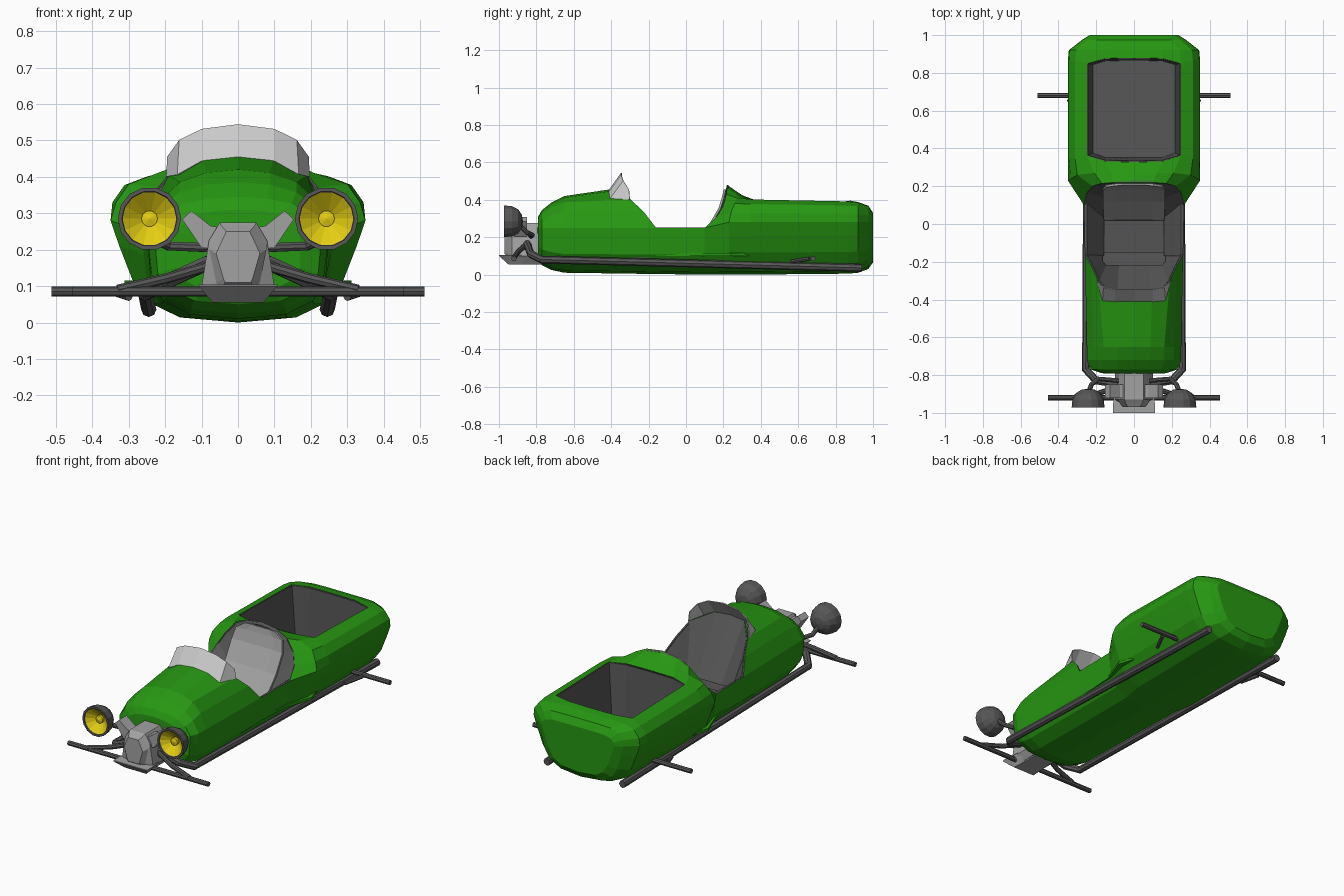
import bpy, bmesh, math

if "Cube" in bpy.data.objects:
    bpy.data.objects.remove(bpy.data.objects["Cube"])


def material(name, rgb):
    m = bpy.data.materials.new(name)
    m.diffuse_color = (*rgb, 1)
    m.use_nodes = True
    m.node_tree.nodes["Principled BSDF"].inputs["Base Color"].default_value = m.diffuse_color
    return m


GREEN = material("green_paint", (0.02, 0.31, 0.006))
DARK = material("dark_grey", (0.095, 0.095, 0.095))
GREY = material("mid_grey", (0.36, 0.36, 0.36))
LIGHT = material("light_grey", (0.72, 0.72, 0.72))
YELLOW = material("lamp_yellow", (0.78, 0.62, 0.006))


def finish(bm, name, *mats):
    bmesh.ops.remove_doubles(bm, verts=bm.verts, dist=0.001)
    bmesh.ops.recalc_face_normals(bm, faces=bm.faces)
    me = bpy.data.meshes.new(name)
    bm.to_mesh(me)
    bm.free()
    ob = bpy.data.objects.new(name, me)
    bpy.context.collection.objects.link(ob)
    for m in mats:
        me.materials.append(m)
    return ob


def modifier(ob, kind, **props):
    mod = ob.modifiers.new(kind.lower(), kind)
    for k, v in props.items():
        setattr(mod, k, v)
    return ob


def grid(bm, rows, skip=lambda i, j: False):
    """Skin rows of half-section points and their mirror image across x."""
    for s in (1, -1):
        vs = [[bm.verts.new((s * x, y, z)) for x, y, z in r] for r in rows]
        for i in range(len(rows) - 1):
            for j in range(len(rows[0]) - 1):
                if not skip(i, j):
                    q = [vs[i][j], vs[i][j + 1], vs[i + 1][j + 1], vs[i + 1][j]]
                    bm.faces.new(q[::s])
    bmesh.ops.remove_doubles(bm, verts=bm.verts, dist=0.001)


def sheet(name, rows, mat, thick=0.008):
    bm = bmesh.new()
    grid(bm, rows)
    return modifier(finish(bm, name, mat), "SOLIDIFY", thickness=thick, offset=0)


def loft(name, rings, mat, mirror=False):
    """Closed solid through rings of equal point count."""
    bm = bmesh.new()
    vs = [[bm.verts.new(p) for p in r] for r in rings]
    n = len(rings[0])
    for a, b in zip(vs, vs[1:]):
        for i in range(n):
            bm.faces.new((a[i], a[(i + 1) % n], b[(i + 1) % n], b[i]))
    bm.faces.new(vs[0])
    bm.faces.new(vs[-1])
    ob = finish(bm, name, mat)
    return modifier(ob, "MIRROR") if mirror else ob


def tube(name, pts, r, mirror=True, mat=DARK):
    cu = bpy.data.curves.new(name, "CURVE")
    cu.dimensions = "3D"
    cu.bevel_depth, cu.bevel_resolution, cu.use_fill_caps = r, 2, True
    sp = cu.splines.new("POLY")
    sp.use_smooth = False
    sp.points.add(len(pts) - 1)
    for p, co in zip(sp.points, pts):
        p.co = (*co, 1)
    tmp = bpy.data.objects.new(name + "_path", cu)
    bpy.context.collection.objects.link(tmp)
    bpy.context.view_layer.update()
    me = bpy.data.meshes.new_from_object(tmp.evaluated_get(bpy.context.evaluated_depsgraph_get()))
    bpy.data.objects.remove(tmp)
    me.materials.clear()
    me.materials.append(mat)
    ob = bpy.data.objects.new(name, me)
    bpy.context.collection.objects.link(ob)
    return modifier(ob, "MIRROR") if mirror else ob


def lathe(name, profile, cx, cz, mat, segs=14):
    bm = bmesh.new()
    vs = [bm.verts.new((cx + r, y, cz)) for r, y in profile]
    es = [bm.edges.new(e) for e in zip(vs, vs[1:])]
    bmesh.ops.spin(bm, geom=vs + es, cent=(cx, 0, cz), axis=(0, 1, 0),
                   angle=2 * math.pi, steps=segs)
    return modifier(finish(bm, name, mat), "MIRROR")


# Body shell: lower hull, hood and rear deck skinned as one mesh
NOSE, TAIL = (0, -0.795, 0.22), (0, 1.0, 0.2)


def hull(y, wb, ws, z0, belt):
    xs = (0, .55 * wb, .85 * wb, wb, wb + .6 * (ws - wb), ws)
    return [(x, y, z0 + f * (belt - z0)) for x, f in zip(xs, (0, .05, .2, .42, .75, 1))]


def hood(y, w, top):
    return [(w * g, y, .25 + (top - .25) * f)
            for g, f in zip((1, .85, .64, .35, 0), (0, .5, .8, .95, 1))]


def deck(y, w, top, bow=0):
    return [(w * g, y + bow * b, .28 + (top - .28) * f)
            for g, f, b in zip((1, .985, .89, .71, .43, 0), (0, .4, .78, .97, 1, 1),
                               (0, 0, 0, -1, .8, 1))]


cowl_edge = [(.26, -.16, .25), (.225, -.225, .335), (.19, -.30, .405),
             (.095, -.41, .445), (0, -.41, .455)]
hump_edge = [(.265, .10, .25), (.25, .165, .31), (.22, .20, .37),
             (.17, .215, .43), (.1, .22, .465), (0, .22, .48)]
hump_back = [(.35, .23, .28), (.335, .24, .33), (.30, .26, .38),
             (.21, .27, .41), (.12, .27, .435), (0, .27, .445)]

bm = bmesh.new()
grid(bm, [[NOSE] * 6] + [hull(*s) for s in (
    (-.79, .17, .17, .08, .25), (-.77, .22, .23, .05, .25), (-.72, .235, .25, .025, .25),
    (-.65, .24, .25, .01, .25), (-.16, .245, .26, .003, .25), (.10, .25, .265, 0, .25),
    (.23, .29, .35, 0, .28), (.345, .29, .35, 0, .28), (.865, .29, .35, .005, .28),
    (.92, .285, .345, .01, .28), (.975, .235, .275, .03, .28), (1.0, .19, .235, .065, .28))]
    + [[TAIL] * 6])
grid(bm, [[NOSE] * 5] + [hood(*s) for s in (
    (-.79, .17, .31), (-.77, .23, .345), (-.72, .25, .385), (-.65, .25, .42))] + [cowl_edge])
grid(bm, [hump_edge, hump_back] + [deck(*s) for s in (
    (.345, .35, .405, -.017), (.865, .35, .395, .015), (.92, .345, .388),
    (.975, .275, .368), (1.0, .235, .33))]
    + [[TAIL] * 6], skip=lambda i, j: i == 2 and j >= 3)
body = finish(bm, "body_shell", GREEN, DARK)
modifier(body, "SOLIDIFY", thickness=0.008, offset=-1, material_offset=1, material_offset_rim=1)

# Rear tub lining below the opening
rim = [(0, .332, .40), (.15, .335, .40), (.246, .362, .40), (.246, .85, .388),
       (.15, .875, .39), (0, .878, .39)]
base = [(0, .35, .10), (.15, .35, .10), (.22, .375, .10), (.22, .845, .10),
        (.15, .865, .10), (0, .868, .10)]
sheet("rear_tub", [rim, base, [(0, .6, .10)] * 6], DARK, 0.006)

# Cockpit: linings, floor, seat
sheet("seat_surround", [[(x * .98, y + .008, z - .004) for x, y, z in hump_edge],
      [(.16, .04, .13), (.16, .14, .25), (.16, .195, .36), (.15, .212, .41),
       (.1, .217, .45), (0, .218, .46)]], DARK)
sheet("footwell_lining", [[(x * .97, y - .003, z - .006) for x, y, z in cowl_edge],
      [(.17, -.16, .12), (.17, -.20, .125), (.15, -.22, .13), (.08, -.22, .13),
       (0, -.22, .13)]], DARK)
loft("side_lining", [[(x, y, z) for x, z in ((.259, .251), (.25, .251), (.16, .13), (.165, .12))]
                     for y in (-.17, .11)], DARK, True)
sheet("cockpit_floor", [[(0, -.3, .095), (.235, -.3, .095)], [(0, .3, .095), (.235, .3, .095)]], DARK)
sheet("seat_cushion", [[(0, -.15, .115), (.16, -.15, .115)], [(0, .02, .13), (.16, .02, .13)]], DARK, .03)
sheet("seat_back", [[(0, y, z), (w * .6, y, z), (w, y - .005, z)] for y, z, w in (
    (.025, .13, .16), (.125, .25, .165), (.185, .355, .165), (.205, .42, .15), (.212, .455, .10))],
    GREY, .012)

# Windshield
sheet("windshield", [
    [(0, -.41, .452), (.1, -.41, .442), (.165, -.405, .405), (.195, -.30, .40)],
    [(0, -.345, .543), (.1, -.345, .53), (.16, -.335, .50), (.192, -.305, .455)]], LIGHT, .005)

# Side sills
sill = [(.225, -.43), (.255, .08), (.312, .24), (.27, .36), (.2, .2)]
loft("side_sill", [[(x, y, z) for x, y in sill] for z in (.10, .115)], GREEN, True)

# Chassis rails, axles and struts
tube("chassis_rail", [(.245, .94, .036), (.255, -.77, .08), (.20, -.83, .11), (.08, -.85, .165)], .021)
tube("front_axle", [(-.455, -.92, .085), (.455, -.92, .085)], .014, False)
tube("axle_strut", [(.33, -.92, .09), (.20, -.90, .12), (.08, -.86, .155)], .014)
tube("rear_axle", [(.20, .68, .085), (.512, .68, .085)], .014)
tube("rear_axle_bracket", [(.30, .56, .07), (.345, .66, .085)], .011)

# Headlights on curved stalks
lathe("headlight_bowl", [(0, -.872), (.035, -.877), (.066, -.897), (.083, -.93),
                         (.087, -.972), (.076, -.972), (.07, -.955)], .243, .285, DARK)
lathe("headlight_reflector", [(.077, -.968), (.022, -.925), (.022, -.94), (0, -.946)],
      .243, .285, YELLOW)
tube("headlight_stalk", [(.24, -.89, .265), (.225, -.85, .225), (.19, -.82, .21), (.07, -.83, .205)], .013)


# Engine: tray, crankcase with faceted nose, V cylinders
def section(y, half):
    return [(x, y, z) for x, z in half] + [(-x, y, z) for x, z in reversed(half)]


tray = [(.11, .105), (.07, .055)]
loft("engine_tray", [section(-1.0, [(.11, .105), (.108, .10)]), section(-.95, tray),
                     section(-.77, [(.085, .105), (.06, .055)])], GREY)
outer = [(.05, .275), (.08, .225), (.10, .10), (.07, .06)]
loft("crankcase", [section(-.77, outer), section(-.93, outer),
                   section(-.945, [(.045, .265), (.078, .20), (.06, .11), (.05, .09)]),
                   section(-.97, [(.032, .25), (.06, .19), (.04, .12), (.035, .11)])], GREY)
cyl = [(.04, .26), (.075, .265), (.128, .307), (.153, .283), (.10, .205), (.04, .2)]
loft("engine_cylinder", [[(x, y, z) for x, z in cyl] for y in (-.92, -.85)], GREY, True)
